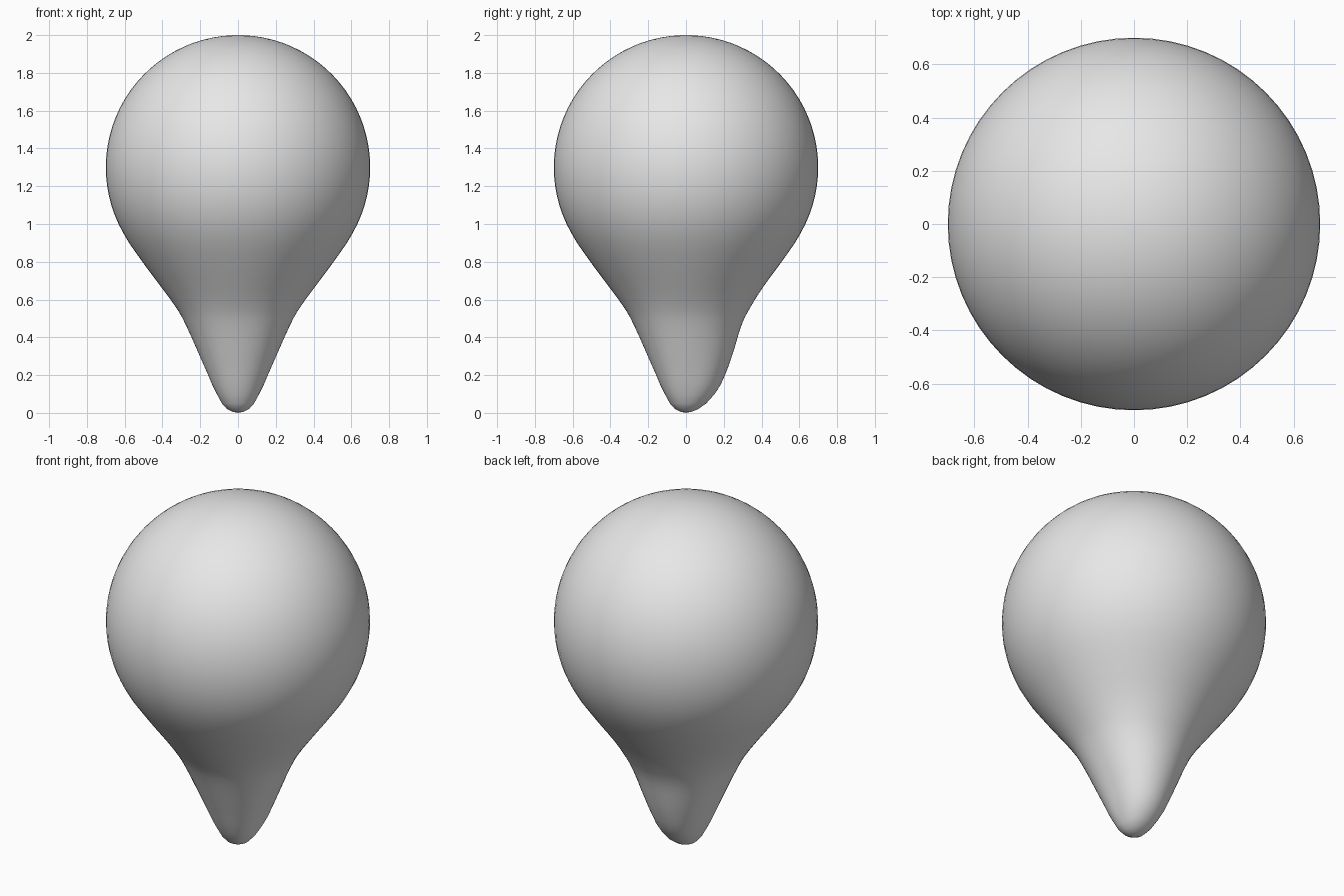
import bpy, bmesh, math

if "Cube" in bpy.data.objects:
    bpy.data.objects.remove(bpy.data.objects["Cube"])

SIDES = 64
CENTRE, RADIUS = 1.3, 0.7

grey = bpy.data.materials.new("light_grey")
grey.diffuse_color = (0.8, 0.8, 0.8, 1)
grey.use_nodes = True
grey.node_tree.nodes["Principled BSDF"].inputs["Base Color"].default_value = grey.diffuse_color

# Tapered stem profile: height, radius, extra fullness toward the back
rings = [(0.006, 0.030, 0.000), (0.02, 0.058, 0.006), (0.05, 0.085, 0.022),
         (0.10, 0.112, 0.040), (0.15, 0.137, 0.047), (0.20, 0.158, 0.048),
         (0.25, 0.180, 0.046), (0.30, 0.202, 0.041), (0.35, 0.224, 0.035),
         (0.40, 0.246, 0.027), (0.45, 0.269, 0.020), (0.50, 0.293, 0.015),
         (0.54, 0.316, 0.014), (0.60, 0.357, 0.008), (0.66, 0.402, 0.002),
         (0.72, 0.447, 0.0), (0.78, 0.492, 0.0), (0.84, 0.535, 0.0),
         (0.90, 0.577, 0.0)]
# Spherical bulb profile
for i in range(28):
    a = math.radians(-30 + i * 118 / 27)
    rings.append((CENTRE + RADIUS * math.sin(a), RADIUS * math.cos(a), 0.0))

bm = bmesh.new()
loops = []
for z, r, back in rings:
    square = 0.02 * min(1, max(0, (0.65 - z) / 0.15))
    loop = []
    for k in range(SIDES):
        a = 2 * math.pi * k / SIDES
        rr = r * (1 + square * (1 - math.cos(4 * a)) / 2)
        rr += back * max(0, math.sin(a)) ** 2
        loop.append(bm.verts.new((rr * math.cos(a), rr * math.sin(a), z)))
    loops.append(loop)

# Skin between rings, then close both poles
for low, high in zip(loops, loops[1:]):
    for k in range(SIDES):
        n = (k + 1) % SIDES
        bm.faces.new((low[k], low[n], high[n], high[k]))
bottom = bm.verts.new((0, 0, 0))
top = bm.verts.new((0, 0, CENTRE + RADIUS))
for k in range(SIDES):
    n = (k + 1) % SIDES
    bm.faces.new((loops[0][n], loops[0][k], bottom))
    bm.faces.new((loops[-1][k], loops[-1][n], top))
for f in bm.faces:
    f.smooth = True

mesh = bpy.data.meshes.new("bulb_body")
bm.to_mesh(mesh)
bm.free()
mesh.materials.append(grey)
body = bpy.data.objects.new("bulb_body", mesh)
bpy.context.collection.objects.link(body)
